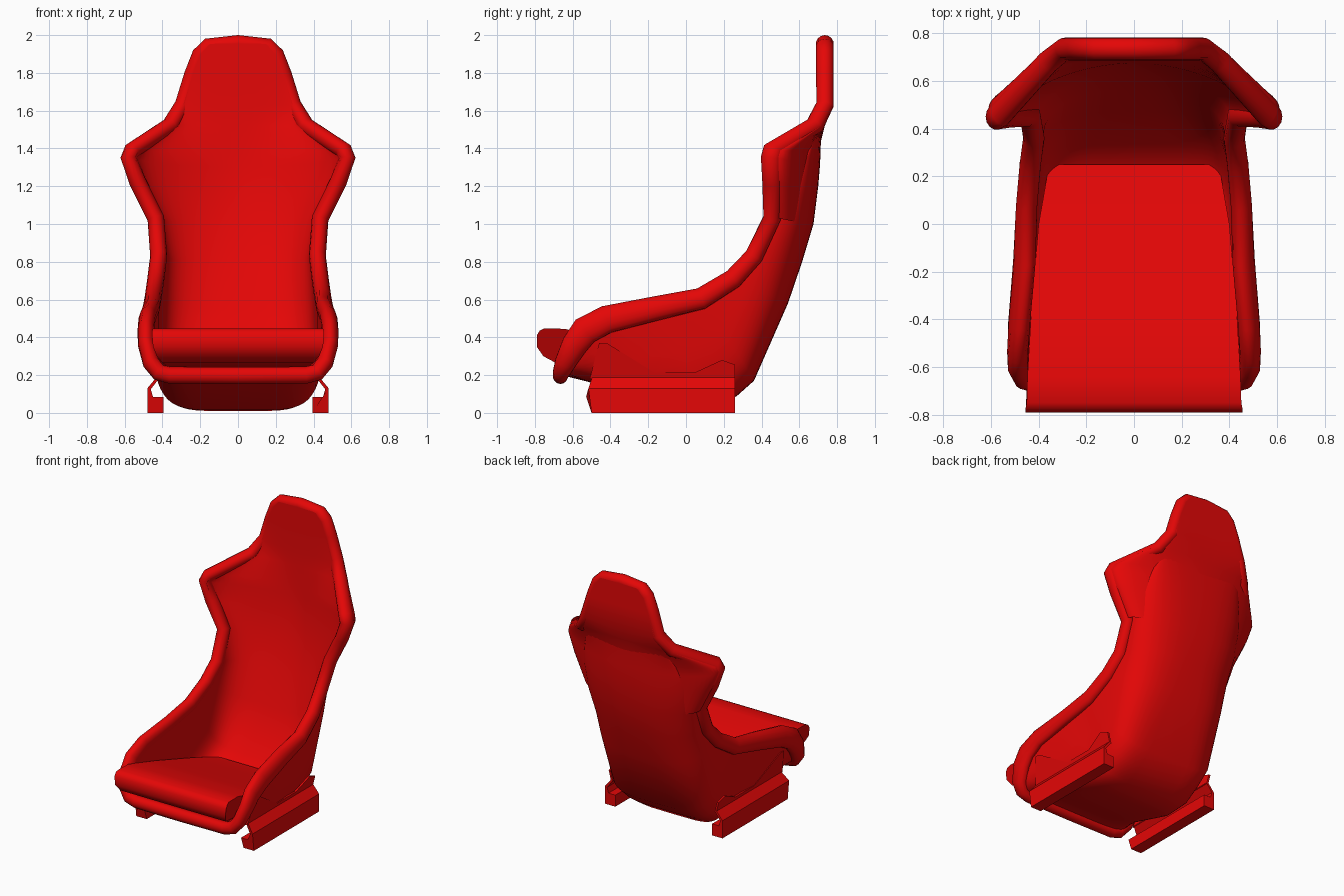
import bpy
import math
from mathutils import Vector

default_cube = bpy.data.objects.get("Cube")
if default_cube:
    bpy.data.objects.remove(default_cube, do_unlink=True)

# One red finish for the whole seat
red = bpy.data.materials.new("seat red")
red.use_nodes = True
red.diffuse_color = (0.78, 0.002, 0.002, 1)
red.node_tree.nodes["Principled BSDF"].inputs["Base Color"].default_value = red.diffuse_color


def make_mesh(name, verts, faces, angle=40, solid=False):
    """Mesh object with colour and shading; solids get outward normals."""
    mesh = bpy.data.meshes.new(name)
    mesh.from_pydata(verts, [], faces)
    mesh.update()
    mesh.materials.append(red)
    obj = bpy.data.objects.new(name, mesh)
    bpy.context.collection.objects.link(obj)
    bpy.ops.object.select_all(action="DESELECT")
    obj.select_set(True)
    bpy.context.view_layer.objects.active = obj
    if solid:
        bpy.ops.object.mode_set(mode="EDIT")
        bpy.ops.mesh.select_all(action="SELECT")
        bpy.ops.mesh.normals_make_consistent(inside=False)
        bpy.ops.object.mode_set(mode="OBJECT")
    bpy.ops.object.shade_smooth_by_angle(angle=math.radians(angle))


def loft_skin(name, rows, back=False, columns=32):
    """Skin of U sections; a row is an edge point, a centre (y, z), squareness and wall lean."""
    verts, faces = [], []
    for (ex, ey, ez), (cy, cz), square, lean in rows:
        for i in range(columns + 1):
            a = math.pi * (i / columns - 0.5)
            power = 2 / square
            side = math.copysign(abs(math.sin(a)) ** power, a)
            rise = 1 - max(math.cos(a), 0) ** power
            side *= 1 - lean * (1 - rise)
            verts.append((ex * side, cy + (ey - cy) * rise, cz + (ez - cz) * rise))
    step = columns + 1
    for r in range(len(rows) - 1):
        for c in range(columns):
            v = r * step + c
            face = (v, v + step, v + step + 1, v + 1)
            faces.append(face[::-1] if back else face)
    make_mesh(name, verts, faces, 60)


def bridge(name, loop_a, loop_b, angle=40):
    """Solid between two matching outlines."""
    n = len(loop_a)
    faces = [(i, (i + 1) % n, n + (i + 1) % n, n + i) for i in range(n)]
    faces += [tuple(range(n))[::-1], tuple(range(n, 2 * n))]
    make_mesh(name, loop_a + loop_b, faces, angle, solid=True)


def oval_tube(name, path, half_width, sides=14):
    """Closed tube; each path point carries its own half depth."""
    points = [Vector(p[:3]) for p in path]
    n = len(path)
    verts, faces = [], []
    for i, p in enumerate(points):
        before = (p - points[i - 1]).normalized()
        after = (points[(i + 1) % n] - p).normalized()
        along = (before + after).normalized()
        outward = along.cross(Vector((0, 1, 0))).normalized()
        deep = along.cross(outward)
        for k in range(sides):
            a = math.tau * k / sides
            verts.append(p + outward * math.cos(a) * half_width + deep * math.sin(a) * path[i][3])
            k2, j = (k + 1) % sides, (i + 1) % n
            faces.append((i * sides + k, i * sides + k2, j * sides + k2, j * sides + k))
    make_mesh(name, verts, faces, 60, solid=True)


# Left half of the rim from the head down to the front lip: x, y, z, half depth
rim = [
    (0.155, 0.735, 1.94, 0.047), (0.2, 0.735, 1.895, 0.047), (0.24, 0.735, 1.79, 0.047),
    (0.29, 0.735, 1.63, 0.047), (0.36, 0.68, 1.52, 0.05), (0.56, 0.46, 1.39, 0.055),
    (0.577, 0.45, 1.35, 0.055), (0.53, 0.455, 1.22, 0.052), (0.435, 0.455, 1.03, 0.047),
    (0.42, 0.36, 0.83, 0.05), (0.435, 0.25, 0.71, 0.053), (0.45, 0.08, 0.605, 0.058),
    (0.46, -0.16, 0.553, 0.066), (0.482, -0.42, 0.495, 0.075), (0.487, -0.535, 0.435, 0.078),
    (0.485, -0.59, 0.36, 0.07), (0.46, -0.64, 0.265, 0.056), (0.42, -0.66, 0.215, 0.045),
    (0.36, -0.665, 0.2, 0.041),
]
edge = [p[:3] for p in rim]
HEAD_END, WING_END, SEAT_END, RIM_HALF = 4, 9, 16, 0.045


def tube_side(i, sign):
    """Point on the inner (-1) or back (+1) face of the rim, where a skin runs off it."""
    x, y, z, r = rim[i]
    if i < HEAD_END:
        return (x, y + sign * r, z)
    if i < WING_END:
        return (x + sign * r * 0.6, y + sign * r * 0.7, z)
    if i < SEAT_END:
        return (x + sign * RIM_HALF * 0.9, y, z)
    return (x + sign * r * 0.5, y, z - sign * r * 0.5)


# Padded rim all the way round
top, lip = (0, 0.735, 1.955, 0.047), (0, -0.665, 0.198, 0.041)
mirrored = [(-x, y, z, r) for x, y, z, r in reversed(rim)]
oval_tube("rim", [top] + rim + [lip] + mirrored, RIM_HALF)

# Inner lining: centre y, centre z, squareness for each rim point
lining = [
    (0.688, 1.955, 6), (0.688, 1.9, 6), (0.688, 1.79, 6), (0.688, 1.63, 4), (0.685, 1.52, 2.4),
    (0.675, 1.38, 1.8), (0.67, 1.3, 1.75), (0.655, 1.18, 1.8), (0.62, 1.0, 2.2),
    (0.56, 0.8, 2.4), (0.47, 0.55, 3), (0.33, 0.22, 5.5), (0.15, 0.1, 6),
    (-0.2, 0.13, 5), (-0.48, 0.19, 4), (-0.54, 0.2, 4), (-0.62, 0.22, 4),
    (-0.65, 0.21, 4), (-0.665, 0.2, 4),
]
loft_skin("inner_lining", [(tube_side(i, -1), (cy, cz), n, 0)
                           for i, (cy, cz, n) in enumerate(lining)])

# Back of the headrest and of the shoulder wings
wing_y = [0.782, 0.782, 0.782, 0.782, 0.735, 0.7, 0.69, 0.672, 0.64]
loft_skin("head_and_wing_back", [(tube_side(i, 1), (y, lining[i][1]), lining[i][2], 0)
                                 for i, y in enumerate(wing_y)], back=True)

# Outer shell: its upper edge tucks in behind the wings, then it follows the rim
shell = [
    ((0.27, 0.72, 1.5), (0.725, 1.53), 2.4, 0), ((0.35, 0.655, 1.43), (0.715, 1.46), 2.6, 0),
    ((0.4, 0.585, 1.33), (0.71, 1.32), 2.6, 0), ((0.43, 0.53, 1.2), (0.7, 1.2), 2.6, 0),
    (edge[8], (0.675, 1.0), 2.6, 0), (edge[9], (0.615, 0.8), 2.7, 0),
    (edge[10], (0.54, 0.58), 3.2, 0.03), (edge[11], (0.36, 0.17), 5, 0.08),
    ((0.45, -0.02, 0.585), (0.27, 0.09), 5.5, 0.1), (edge[12], (0.15, 0.01), 5.5, 0.12),
    (edge[13], (-0.05, 0.015), 5.5, 0.14), (edge[14], (-0.42, 0.13), 5, 0.14),
    (edge[15], (-0.52, 0.165), 5, 0.12), (edge[16], (-0.62, 0.19), 4, 0.05),
    (edge[18], (-0.665, 0.19), 4, 0),
]
loft_skin("outer_shell", shell, back=True)

# Seat cushion sloping down to the back, with a rolled front: half width, y, z
cushion = [
    (0.345, 0.25, 0.19), (0.365, 0.2, 0.2), (0.4, 0, 0.26), (0.43, -0.35, 0.365),
    (0.447, -0.64, 0.445), (0.45, -0.75, 0.447), (0.455, -0.775, 0.435), (0.455, -0.79, 0.41),
    (0.45, -0.79, 0.35), (0.43, -0.755, 0.3), (0.4, -0.69, 0.265), (0.38, -0.6, 0.25),
    (0.3, 0.2, 0.13),
]
bridge("seat_cushion", [(-x, y, z) for x, y, z in cushion], cushion, 50)

# Mounting rails with a folded lip, and the brackets that hold the shell
rail = [(0.395, 0), (0.48, 0), (0.48, 0.13), (0.43, 0.19), (0.415, 0.185), (0.462, 0.125),
        (0.45, 0.085), (0.395, 0.085)]
bracket = [(-0.51, 0.18), (-0.46, 0.37), (-0.42, 0.37), (-0.17, 0.215), (0.05, 0.215),
           (0.19, 0.28), (0.26, 0.255), (0.26, 0.18)]


def rail_front(z):
    return -0.5 - 0.03 * (1 - abs(z - 0.09) / 0.09)


for side, label in ((1, "left"), (-1, "right")):
    bridge(label + "_rail",
           [(side * x, rail_front(z), z) for x, z in rail],
           [(side * x, 0.26, z) for x, z in rail], 20)
    plates = [[(side * (inset + (z - 0.18) * 0.25), y, z) for y, z in bracket]
              for inset in (0.416, 0.43)]
    bridge(label + "_bracket", *plates, 20)
